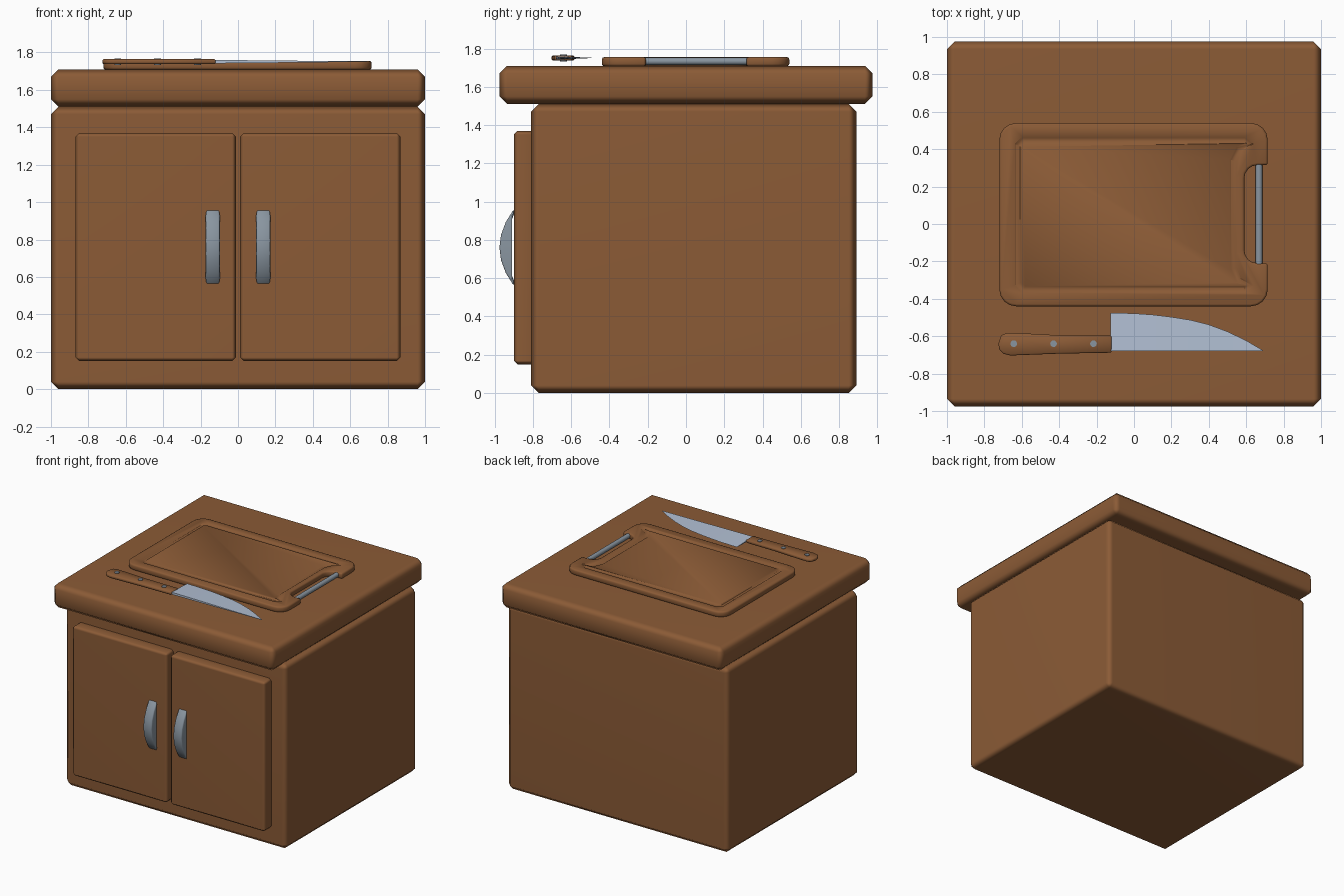
import bpy, bmesh, math
from mathutils import Vector

cube = bpy.data.objects.get("Cube")
if cube:
    bpy.data.objects.remove(cube, do_unlink=True)


def material(name, rgb):
    m = bpy.data.materials.new(name)
    m.use_nodes = True
    m.diffuse_color = (*rgb, 1)
    m.node_tree.nodes["Principled BSDF"].inputs["Base Color"].default_value = (*rgb, 1)
    return m


WOOD = material("brown wood", (0.26, 0.105, 0.037))
STEEL = material("grey steel", (0.25, 0.30, 0.35))
BLADE = material("pale blade steel", (0.44, 0.52, 0.65))


def finish(name, bm, mat, bevel=0.0, segments=1, angle=40):
    """Turn a bmesh into a smooth-shaded object with bevelled edges."""
    bmesh.ops.recalc_face_normals(bm, faces=bm.faces[:])
    mesh = bpy.data.meshes.new(name)
    bm.to_mesh(mesh)
    bm.free()
    mesh.materials.append(mat)
    ob = bpy.data.objects.new(name, mesh)
    bpy.context.collection.objects.link(ob)
    bpy.ops.object.select_all(action="DESELECT")
    ob.select_set(True)
    bpy.context.view_layer.objects.active = ob
    if bevel:
        mod = ob.modifiers.new("Bevel", "BEVEL")
        mod.width = bevel
        mod.segments = segments
        mod.limit_method = "ANGLE"
        mod.angle_limit = math.radians(angle)
        bpy.ops.object.modifier_apply(modifier=mod.name)
    bpy.ops.object.shade_smooth_by_angle(angle=math.radians(50))
    return ob


def box(name, mat, x, y, z, bevel):
    bm = bmesh.new()
    bmesh.ops.create_cube(bm, size=1)
    for v in bm.verts:
        v.co = [lo + (hi - lo) * (c + 0.5) for c, (lo, hi) in zip(v.co, (x, y, z))]
    ob = finish(name, bm, mat, bevel)
    mod = ob.modifiers.new("Normals", "WEIGHTED_NORMAL")
    mod.keep_sharp = True
    return ob


def prism(name, mat, points, offset, bevel, segments=1):
    """Extrude a closed outline of 3D points along an offset."""
    bm = bmesh.new()
    face = bm.faces.new([bm.verts.new(p) for p in points])
    ext = bmesh.ops.extrude_face_region(bm, geom=[face])
    bmesh.ops.translate(bm, vec=offset, verts=[v for v in ext["geom"] if isinstance(v, bmesh.types.BMVert)])
    return finish(name, bm, mat, bevel, segments, 55)


def rod(name, mat, centre, radius, depth, axis, sides=12):
    bm = bmesh.new()
    bmesh.ops.create_cone(bm, cap_ends=True, segments=sides, radius1=radius, radius2=radius, depth=depth)
    turn = Vector((0, 0, 1)).rotation_difference(Vector(axis)).to_matrix()
    bmesh.ops.rotate(bm, matrix=turn, verts=bm.verts[:])
    bmesh.ops.translate(bm, vec=centre, verts=bm.verts[:])
    return finish(name, bm, mat)


def arc(cx, cy, r, start, end, steps=4):
    angles = [math.radians(start + (end - start) * i / steps) for i in range(steps + 1)]
    return [(cx + r * math.cos(a), cy + r * math.sin(a)) for a in angles]


# Cabinet and worktop
box("cabinet_body", WOOD, (-1, 1), (-0.81, 0.89), (0, 1.51), 0.04)
box("worktop", WOOD, (-1, 1), (-0.975, 0.975), (1.51, 1.71), 0.04)

# Doors with arched handles
for side, s in (("left", 1), ("right", -1)):
    x = sorted((s * 0.012, s * 0.868))
    box(side + "_door", WOOD, x, (-0.90, -0.78), (0.15, 1.37), 0.02)
    outline = []
    ends = [(0.20, 0.075, 1), (0.17, 0.045, -1)]
    for half, sag, direction in ends:
        for i in range(7):
            t = direction * (i / 3 - 1)
            outline.append((s * 0.135 - 0.0375, -0.90 - sag * (1 - t * t), 0.76 + half * t))
    prism(side + "_door_handle", STEEL, outline, (0.075, 0, 0), 0.012, 2)

# Chopping board with an open notch on one end
board = (arc(0.625, 0.45, 0.09, 90, 0) + [(0.715, 0.315)]
         + arc(0.66, 0.245, 0.07, 90, 180) + arc(0.66, -0.14, 0.07, 180, 270)
         + [(0.715, -0.21)] + arc(0.625, -0.35, 0.09, 0, -90)
         + arc(-0.63, -0.35, 0.09, 270, 180) + arc(-0.63, 0.45, 0.09, 180, 90))
board_ob = prism("chopping_board", WOOD, [(x, y, 1.708) for x, y in board], (0, 0, 0.047), 0.012, 2)

# Shallow juice groove cut by a tube that follows the board edge
path = [(-0.59, 0.45), (0.59, 0.45), (0.62, 0.43), (0.56, 0.40), (0.53, 0.34),
        (0.53, -0.24), (0.56, -0.30), (0.62, -0.33), (0.59, -0.35),
        (-0.59, -0.35), (-0.62, -0.32), (-0.62, 0.42)]
curve = bpy.data.curves.new("groove_path", "CURVE")
curve.dimensions = "3D"
curve.bevel_depth = 0.035
curve.bevel_resolution = 3
spline = curve.splines.new("POLY")
spline.points.add(len(path) - 1)
for p, (x, y) in zip(spline.points, path):
    p.co = (x, y, 1.782, 1)
spline.use_cyclic_u = True
tube = bpy.data.objects.new("groove_path", curve)
bpy.context.collection.objects.link(tube)
bpy.context.view_layer.update()
cut_mesh = bpy.data.meshes.new_from_object(tube.evaluated_get(bpy.context.evaluated_depsgraph_get()))
bpy.data.objects.remove(tube, do_unlink=True)
cutter = bpy.data.objects.new("groove_cutter", cut_mesh)
bpy.context.collection.objects.link(cutter)
cutter.hide_render = True
mod = board_ob.modifiers.new("Groove", "BOOLEAN")
mod.operation = "DIFFERENCE"
mod.solver = "EXACT"
mod.use_self = True
mod.object = cutter
bpy.context.view_layer.objects.active = board_ob
bpy.ops.object.modifier_apply(modifier=mod.name)
bpy.data.objects.remove(cutter, do_unlink=True)

# Steel grip bar across the notch
rod("board_grip_bar", STEEL, (0.668, 0.052, 1.733), 0.019, 0.55, (0, 1, 0))

# Knife handle and rivets
grip = [(-0.725, -0.64), (-0.71, -0.595), (-0.68, -0.583), (-0.60, -0.584), (-0.40, -0.595),
        (-0.12, -0.597), (-0.12, -0.688), (-0.40, -0.693), (-0.66, -0.703), (-0.70, -0.693),
        (-0.72, -0.67)]
prism("knife_handle", WOOD, [(x, y, 1.738) for x, y in grip], (0, 0, 0.026), 0.006)
for i in range(3):
    rod("knife_rivet_%d" % (i + 1), STEEL, (-0.643 + 0.213 * i, -0.64, 1.751), 0.018, 0.036, (0, 0, 1))

# Blade: thick straight spine tapering to a thin curved edge
edge = [(-0.125, -0.475), (0.0, -0.478), (0.1, -0.485), (0.2, -0.497), (0.3, -0.513),
        (0.4, -0.538), (0.5, -0.575), (0.6, -0.623), (0.69, -0.676)]
bm = bmesh.new()
rings = []
for i, (x, y) in enumerate(edge):
    h = 0.009 - 0.008 * i / (len(edge) - 1)
    rings.append([bm.verts.new(p) for p in ((x, -0.68, 1.751 + h), (x, y, 1.751), (x, -0.68, 1.751 - h))])
for a, b in zip(rings, rings[1:]):
    for k in range(3):
        bm.faces.new((a[k], a[k - 1], b[k - 1], b[k]))
bm.faces.new(rings[0])
bm.faces.new(rings[-1])
finish("knife_blade", bm, BLADE)
